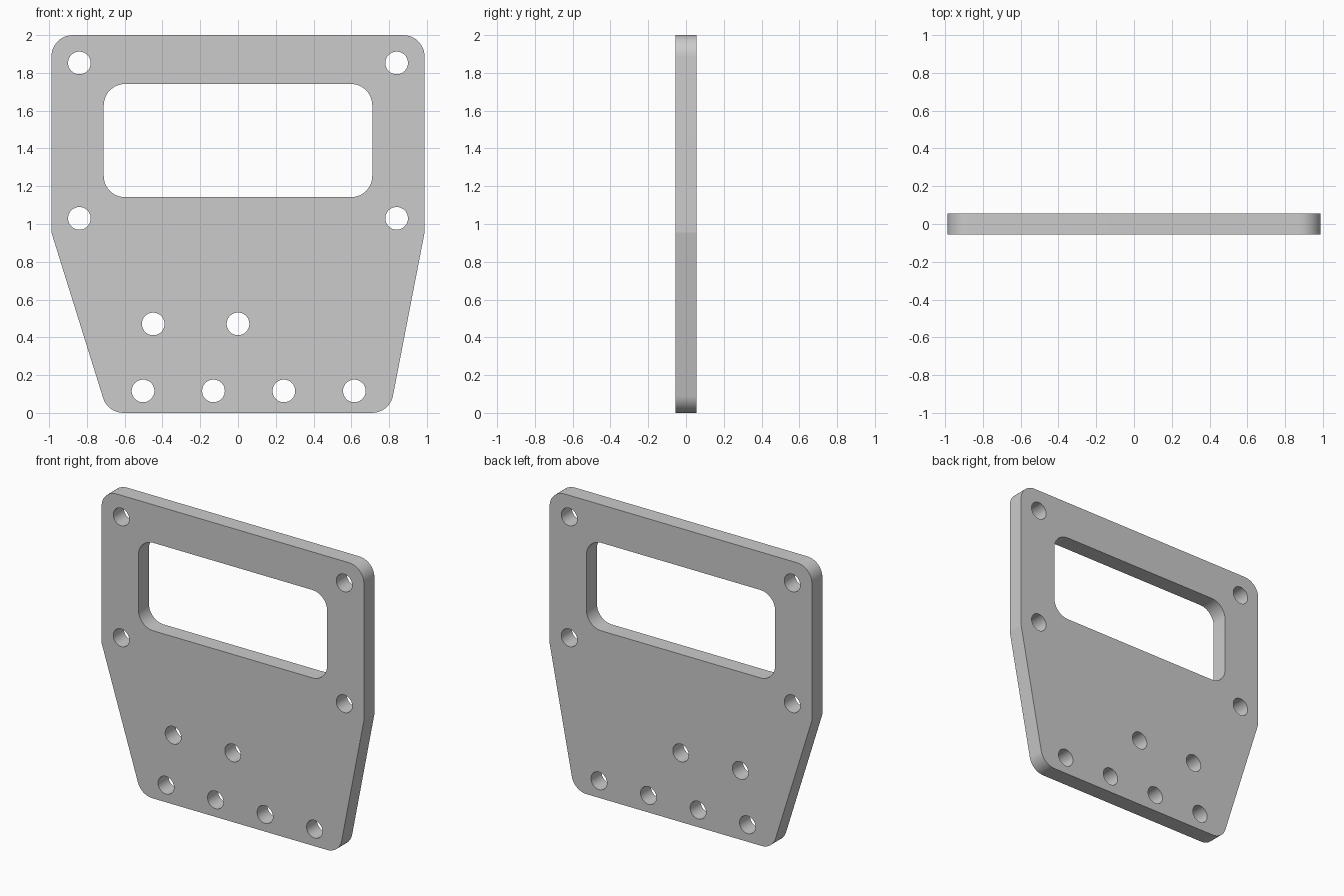
import bpy, bmesh
from math import pi, sin, cos, tan, radians, ceil
from mathutils import Vector

if "Cube" in bpy.data.objects:
    bpy.data.objects.remove(bpy.data.objects["Cube"])

HALF_THICK = 0.0565
STEP = radians(7.5)


def rounded(corners):
    """Loop of (x, z, radius) corners, counter-clockwise, with arcs at the corners."""
    pts = []
    for i, (x, z, r) in enumerate(corners):
        p = Vector((x, z))
        if r == 0:
            pts.append(p)
            continue
        a = (Vector(corners[i - 1][:2]) - p).normalized()
        b = (Vector(corners[(i + 1) % len(corners)][:2]) - p).normalized()
        half = a.angle(b) / 2
        centre = p + (a + b).normalized() * (r / sin(half))
        start = p + a * (r / tan(half)) - centre
        sweep = pi - 2 * half
        n = ceil(sweep / STEP - 1e-4)
        for k in range(n + 1):
            t = sweep * k / n
            pts.append(centre + Vector((start.x * cos(t) - start.y * sin(t),
                                        start.x * sin(t) + start.y * cos(t))))
    return pts


def circle(x, z, r=0.06, n=48):
    return [Vector((x + r * cos(2 * pi * k / n), z + r * sin(2 * pi * k / n)))
            for k in range(n)]


# Outer outline with slanted lower sides
R = 0.112
loops = [rounded([(-0.69, 0, R), (0.803, 0, R), (0.988, 0.955, 0),
                  (0.988, 2, R), (-0.988, 2, R), (-0.988, 0.955, 0)])]
# Window
loops.append(rounded([(-0.711, 1.142, R), (0.711, 1.142, R),
                      (0.711, 1.741, R), (-0.711, 1.741, R)]))
# Holes around the window, middle pair, bottom row
loops += [circle(s * 0.84, z) for s in (-1, 1) for z in (1.03, 1.853)]
loops += [circle(x, 0.471) for x in (-0.449, 0)]
loops += [circle(-0.503 + 0.373 * i, 0.116) for i in range(4)]

# Filled, extruded profile
curve = bpy.data.curves.new("mounting_plate", 'CURVE')
curve.dimensions = '2D'
curve.fill_mode = 'BOTH'
curve.extrude = HALF_THICK
for pts in loops:
    s = curve.splines.new('POLY')
    s.points.add(len(pts) - 1)
    for sp, p in zip(s.points, pts):
        sp.co = (p.x, p.y, 0, 1)
    s.use_cyclic_u = True
plate = bpy.data.objects.new("mounting_plate", curve)
bpy.context.collection.objects.link(plate)
plate.rotation_euler.x = pi / 2
bpy.context.view_layer.objects.active = plate
plate.select_set(True)
bpy.ops.object.convert(target='MESH')
bpy.ops.object.transform_apply(location=False, rotation=True, scale=False)

# Weld into one solid, then smooth the round walls only
plate = bpy.context.object
bm = bmesh.new()
bm.from_mesh(plate.data)
bmesh.ops.remove_doubles(bm, verts=bm.verts, dist=1e-5)
bmesh.ops.recalc_face_normals(bm, faces=bm.faces)
bm.to_mesh(plate.data)
bm.free()
bpy.ops.object.shade_smooth_by_angle(angle=radians(9))
